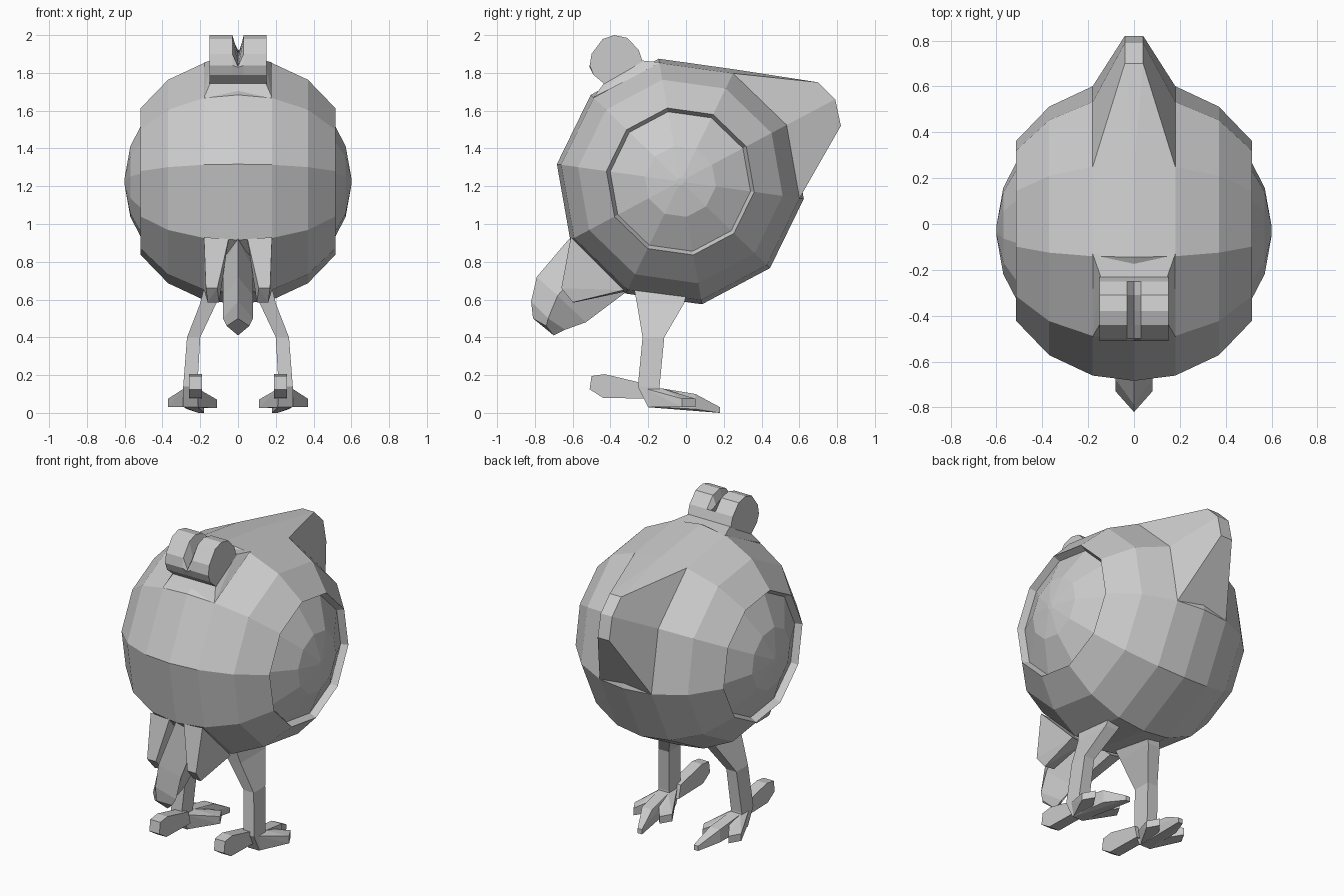
import bpy, bmesh
from math import cos, sin, radians

cube = bpy.data.objects.get("Cube")
if cube:
    bpy.data.objects.remove(cube)

grey = bpy.data.materials.new("plain_grey")
grey.use_nodes = True
colour = (0.6, 0.6, 0.6, 1)
grey.diffuse_color = colour
grey.node_tree.nodes["Principled BSDF"].inputs["Base Color"].default_value = colour


def finish(name, bm):
    bmesh.ops.recalc_face_normals(bm, faces=bm.faces[:])
    mesh = bpy.data.meshes.new(name)
    bm.to_mesh(mesh)
    bm.free()
    mesh.materials.append(grey)
    obj = bpy.data.objects.new(name, mesh)
    bpy.context.collection.objects.link(obj)
    return obj


def loft(name, rings):
    """Skin a row of equal rings and cap both ends."""
    bm = bmesh.new()
    rows = [[bm.verts.new(p) for p in ring] for ring in rings]
    n = len(rows[0])
    for a, b in zip(rows, rows[1:]):
        for i in range(n):
            j = (i + 1) % n
            bm.faces.new((a[i], a[j], b[j], b[i]))
    bm.faces.new(rows[0])
    bm.faces.new(rows[-1])
    return finish(name, bm)


def hull(name, points):
    bm = bmesh.new()
    for p in points:
        bm.verts.new(p)
    res = bmesh.ops.convex_hull(bm, input=bm.verts[:])
    junk = {v for v in res["geom_interior"] + res["geom_unused"]
            if isinstance(v, bmesh.types.BMVert)}
    bmesh.ops.delete(bm, geom=list(junk), context="VERTS")
    bmesh.ops.dissolve_limit(bm, angle_limit=0.02, verts=bm.verts[:], edges=bm.edges[:])
    return finish(name, bm)


def both(points):
    """Points plus their mirror images in x."""
    return points + [(-x, y, z) for x, y, z in points]


def flip(points, side):
    return [(x * side, y, z) for x, y, z in points]


def slab(x0, x1, profile):
    return [(x, y, z) for x in (x0, x1) for y, z in profile]


# Body: ten-sided rings along x, with a recessed dome on each side
def body_point(x, r, angle):
    a = radians(angle)
    return (x, -0.03 + r * cos(a), 1.225 + r * sin(a))


ANGLES = [172 - 36 * k for k in range(10)]
half = [(0.60, 0.02), (0.57, 0.19), (0.475, 0.375), (0.515, 0.395),
        (0.37, 0.547), (0.18, 0.637)]
profile = [(-x, r) for x, r in half] + [(0, 0.66)] + half[::-1]
loft("body", [[body_point(x, r, a) for a in ANGLES] for x, r in profile])

# Tail: wedge drawn out of the upper back
tail = [body_point(0.18, 0.637, a) for a in (64, 28, -8)]
tail += [(0.04, 0.70, 1.75), (0.04, 0.79, 1.66), (0.04, 0.82, 1.52)]
hull("tail", both(tail) + [body_point(0, 0.66, 64)])

# Head knob: rounded profile with a V notch between two lobes
knob = [(-0.43, 1.74), (-0.49, 1.79), (-0.51, 1.84), (-0.50, 1.90), (-0.44, 1.98),
        (-0.38, 2.0), (-0.31, 1.985), (-0.25, 1.92), (-0.23, 1.86)]
notched = [(y, min(z, 1.83 + (y + 0.51) * 0.36)) for y, z in knob]
loft("head_knob", [[(x, y, z) for y, z in (knob if x else notched)]
                   for x in (-0.15, -0.03, 0, 0.03, 0.15)])
hull("head_neck", both([(0.18, -0.49, 1.67), (0.18, -0.13, 1.855),
                        (0.145, -0.43, 1.75), (0.145, -0.23, 1.865)]))


# Beak: diamond sections hooking forward and down
def diamond(top, middle, bottom, w):
    return [(0, *top), (w, *middle), (0, *bottom), (-w, *middle)]


loft("beak", [
    diamond((-0.55, 0.95), (-0.48, 0.80), (-0.30, 0.66), 0.09),
    diamond((-0.62, 0.92), (-0.56, 0.76), (-0.33, 0.63), 0.08),
    diamond((-0.79, 0.72), (-0.68, 0.62), (-0.53, 0.48), 0.08),
    diamond((-0.82, 0.59), (-0.73, 0.50), (-0.64, 0.44), 0.08),
    diamond((-0.81, 0.50), (-0.74, 0.46), (-0.70, 0.41), 0.06)])

for side, label in ((1, "left"), (-1, "right")):
    # Cheek flap beside the beak
    hull(label + "_cheek_flap", flip([
        (0.18, -0.61, 0.93), (0.18, -0.33, 0.65), (0.17, -0.66, 0.66), (0.16, -0.60, 0.585),
        (0.05, -0.61, 0.92), (0.10, -0.33, 0.64), (0.11, -0.66, 0.66), (0.10, -0.59, 0.585)],
        side))

    # Leg: four-sided sections from hip to ankle
    sections = [(0.66, 0.08, 0.18, -0.275, 0.01), (0.58, 0.115, 0.20, -0.26, -0.01),
                (0.40, 0.20, 0.27, -0.23, -0.115), (0.14, 0.215, 0.29, -0.255, -0.14),
                (0.03, 0.21, 0.29, -0.20, -0.13)]
    loft(label + "_leg", [flip([(a, c, z), (b, c, z), (b, d, z), (a, d, z)], side)
                          for z, a, b, c, d in sections])

    # Foot: three spread toes and one raised toe
    root = slab(0.215, 0.285, [(-0.20, 0.03), (-0.13, 0.03), (-0.22, 0.13), (-0.13, 0.13)])
    tips = {
        "outer": [(x, y, z) for x, y in ((0.37, -0.02), (0.33, 0.05)) for z in (0.03, 0.075)],
        "inner": [(x, y, z) for x, y in ((0.11, -0.02), (0.15, 0.05)) for z in (0.025, 0.07)],
        "middle": slab(0.20, 0.27, [(0.05, 0.02), (0.05, 0.10)])
        + slab(0.18, 0.21, [(0.18, 0.0), (0.18, 0.03)]),
    }
    for toe, tip in tips.items():
        hull(f"{label}_{toe}_toe", flip(root + tip, side))
    hull(label + "_raised_toe", flip(slab(0.19, 0.26, [
        (-0.50, 0.195), (-0.43, 0.205), (-0.22, 0.155),
        (-0.51, 0.125), (-0.44, 0.08), (-0.20, 0.075)]), side))
